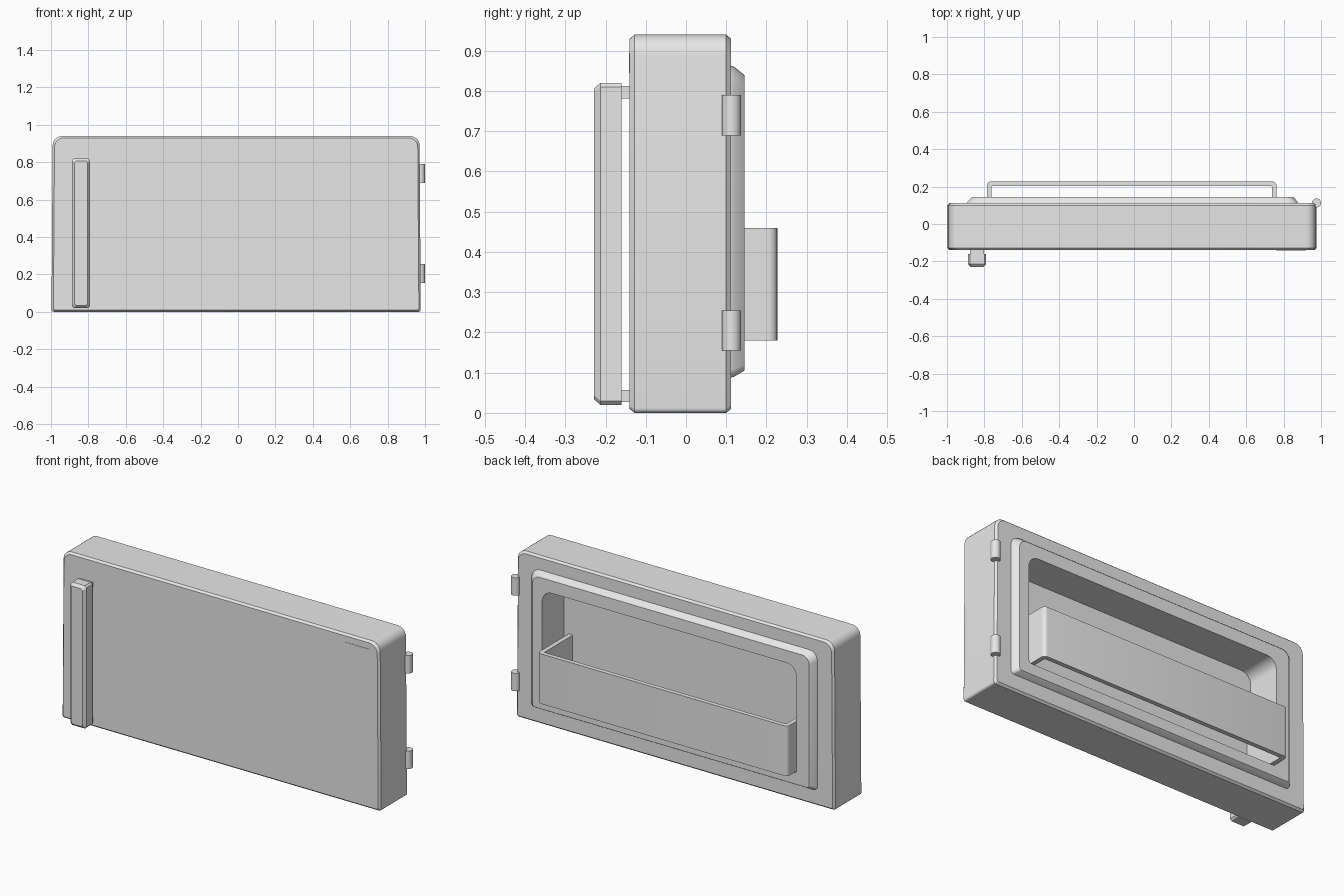
import bpy
import bmesh
from math import sin, cos, pi

if "Cube" in bpy.data.objects:
    bpy.data.objects.remove(bpy.data.objects["Cube"], do_unlink=True)

grey = bpy.data.materials.new("light grey")
grey.use_nodes = True
grey.diffuse_color = (0.8, 0.8, 0.8, 1)
grey.node_tree.nodes["Principled BSDF"].inputs["Base Color"].default_value = (0.8, 0.8, 0.8, 1)


def finish(name, bm, smooth=True):
    bmesh.ops.recalc_face_normals(bm, faces=bm.faces)
    mesh = bpy.data.meshes.new(name)
    bm.to_mesh(mesh)
    bm.free()
    mesh.materials.append(grey)
    obj = bpy.data.objects.new(name, mesh)
    bpy.context.collection.objects.link(obj)
    if smooth:
        bpy.ops.object.select_all(action='DESELECT')
        obj.select_set(True)
        bpy.context.view_layer.objects.active = obj
        bpy.ops.object.shade_smooth_by_angle(angle=pi / 7)
    return obj


def outline(x0, x1, z0, z1, r_top, r_low, taper=0.0, segs=6):
    """Rounded rectangle, narrowing by taper towards the top."""
    corners = [(x1 - taper - r_top, z1 - r_top, r_top), (x0 + taper + r_top, z1 - r_top, r_top),
               (x0 + r_low, z0 + r_low, r_low), (x1 - r_low, z0 + r_low, r_low)]
    points = []
    for quarter, (cx, cz, r) in enumerate(corners):
        for i in range(segs + 1):
            a = (quarter + i / segs) * pi / 2
            points.append((cx + r * cos(a), cz + r * sin(a)))
    return points


def loft(name, sections, smooth=True):
    """Skin (y, outline) sections in order and cap both ends."""
    bm = bmesh.new()
    rings = [[bm.verts.new((x, y, z)) for x, z in pts] for y, pts in sections]
    for a, b in zip(rings, rings[1:]):
        for i in range(len(a)):
            j = (i + 1) % len(a)
            bm.faces.new((a[i], a[j], b[j], b[i]))
    bm.faces.new(rings[0])
    bm.faces.new(rings[-1])
    return finish(name, bm, smooth)


def box(name, x0, x1, y0, y1, z0, z1):
    flat = [(x0, z0), (x1, z0), (x1, z1), (x0, z1)]
    return loft(name, [(y0, flat), (y1, flat)], False)


# Door shell, raised inner liner and storage recess as one skin
def shell(inset):
    return outline(-0.997 + inset, 0.977 - inset, inset, 0.94 - inset, 0.05, 0.012, 0.006)


opening = outline(-0.785, 0.79, 0.165, 0.77, 0.06, 0.02)
loft("door_shell", [
    (-0.14, shell(0.01)),
    (-0.128, shell(0)),
    (0.1, shell(0)),
    (0.112, shell(0.01)),
    (0.112, outline(-0.893, 0.877, 0.088, 0.863, 0.05, 0.02)),
    (0.12, outline(-0.89, 0.874, 0.09, 0.86, 0.05, 0.02)),
    (0.145, outline(-0.865, 0.85, 0.105, 0.84, 0.045, 0.015)),
    (0.145, opening),
    (-0.05, opening),
])

# Small blank plate on the front
box("front_plate", 0.76, 0.92, -0.142, -0.139, 0.845, 0.895)


# Handle bar with chamfered front, on two mounts
def bar(inset):
    return outline(-0.888 + inset, -0.79 - inset, 0.02 + inset, 0.82 - inset, 0.01, 0.01, segs=1)


loft("handle_bar", [(-0.16, bar(0)), (-0.213, bar(0)), (-0.229, bar(0.014))], False)
for name, z in (("lower_handle_mount", 0.027), ("upper_handle_mount", 0.782)):
    box(name, -0.876, -0.802, -0.165, -0.135, z, z + 0.03)

# Hinge barrels
for name, z in (("lower_hinge", 0.205), ("upper_hinge", 0.74)):
    bm = bmesh.new()
    bmesh.ops.create_cone(bm, cap_ends=True, segments=24, radius1=0.024, radius2=0.024, depth=0.1)
    bmesh.ops.translate(bm, verts=bm.verts, vec=(0.976, 0.113, z))
    finish(name, bm)


# Open shelf guard: a U-shaped wall reaching back into the recess
def u_path(x0, x1, y_front, r, segs=5):
    points = [(x1, -0.05)]
    for quarter, cx in enumerate((x1 - r, x0 + r)):
        for i in range(segs + 1):
            a = (quarter + i / segs) * pi / 2
            points.append((cx + r * cos(a), y_front - r + r * sin(a)))
    return points + [(x0, -0.05)]


bm = bmesh.new()
outer = u_path(-0.787, 0.762, 0.227, 0.022)
inner = u_path(-0.762, 0.737, 0.202, 0.004)
layers = [[[bm.verts.new((x, y, z)) for x, y in path] for path in (outer, inner)]
          for z in (0.18, 0.46)]
(low_out, low_in), (top_out, top_in) = layers
for a, b in ((low_out, low_in), (top_out, top_in), (low_out, top_out), (low_in, top_in)):
    for i in range(len(a) - 1):
        bm.faces.new((a[i], a[i + 1], b[i + 1], b[i]))
for end in (0, -1):
    bm.faces.new((low_out[end], low_in[end], top_in[end], top_out[end]))
finish("shelf_guard", bm)
